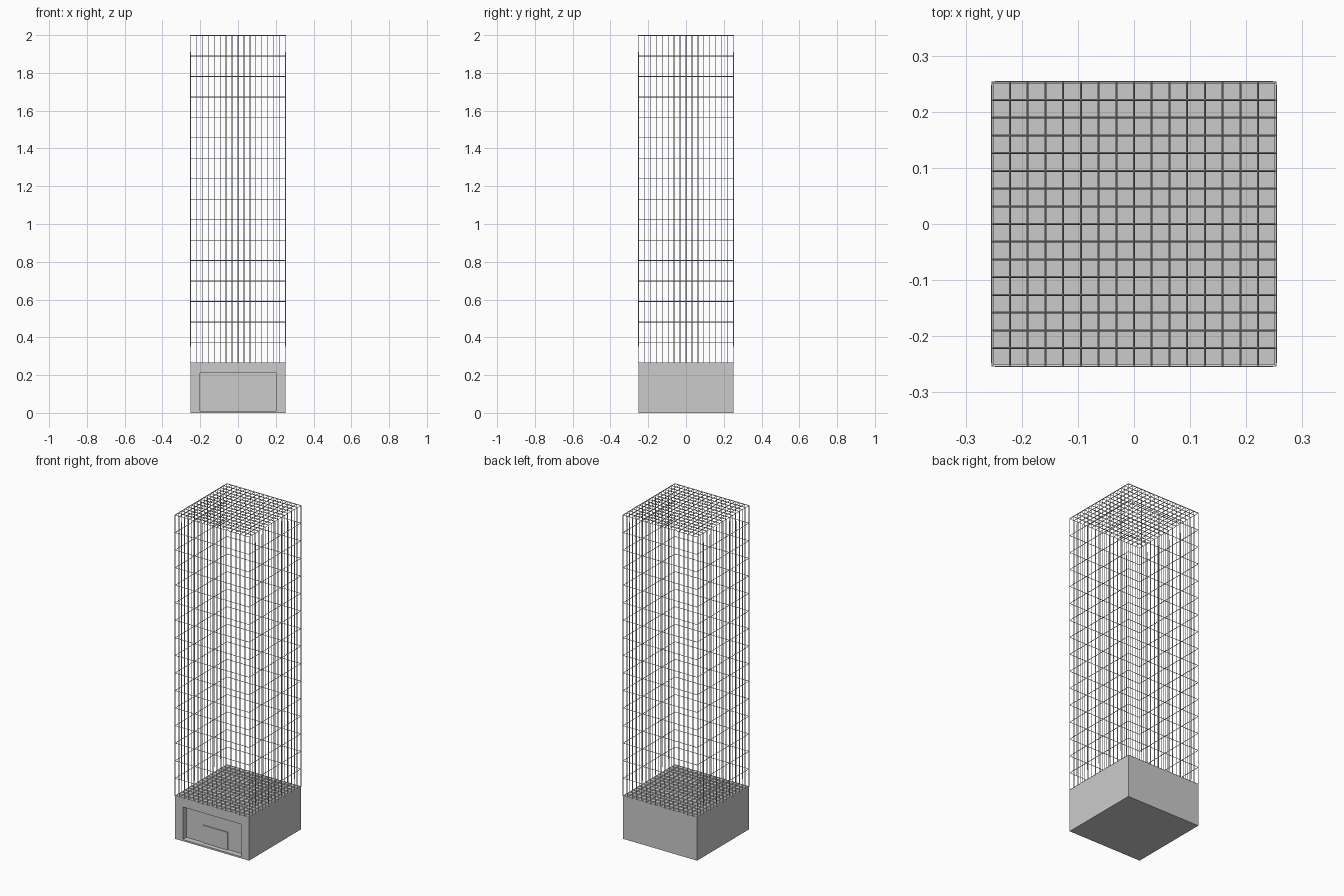
import bpy, bmesh
from mathutils import Matrix, Vector

if "Cube" in bpy.data.objects:
    bpy.data.objects.remove(bpy.data.objects["Cube"])

HALF = 0.2525      # half width of base and cage
BASE_TOP = 0.265
BAR = 0.005


def box(name, lo, hi, cuts=0):
    """Axis-aligned box between two corners, optionally gridded."""
    lo, hi = Vector(lo), Vector(hi)
    bm = bmesh.new()
    bmesh.ops.create_cube(bm, size=1)
    if cuts:
        bmesh.ops.subdivide_edges(bm, edges=bm.edges[:], cuts=cuts, use_grid_fill=True)
    size = hi - lo
    bmesh.ops.transform(bm, verts=bm.verts[:],
                        matrix=Matrix.Translation((lo + hi) / 2) @ Matrix.Diagonal((*size, 1)))
    mesh = bpy.data.meshes.new(name)
    bm.to_mesh(mesh)
    bm.free()
    ob = bpy.data.objects.new(name, mesh)
    bpy.context.collection.objects.link(ob)
    return ob


# Solid base with a shallow recess in the front
base = box("base", (-HALF, -HALF, 0), (HALF, HALF, BASE_TOP))
cutter = box("recess_cutter", (-0.2, -HALF - 0.05, 0.01), (0.2, -HALF + 0.035, 0.21))
cutter.hide_render = True
cutter.hide_viewport = True
cut = base.modifiers.new("recess", 'BOOLEAN')
cut.operation = 'DIFFERENCE'
cut.solver = 'EXACT'
cut.object = cutter

# Low panel on the back wall of the recess
box("recess_panel", (-0.085, -HALF + 0.029, 0.01), (0.085, -HALF + 0.04, 0.118))

# Tall wire cage: gridded box turned into bars
cage = box("wire_cage", (-HALF, -HALF, BASE_TOP), (HALF, HALF, 2 - BAR / 2), cuts=15)
wire = cage.modifiers.new("bars", 'WIREFRAME')
wire.thickness = BAR
wire.offset = 0
wire.use_even_offset = False
wire.use_replace = True
